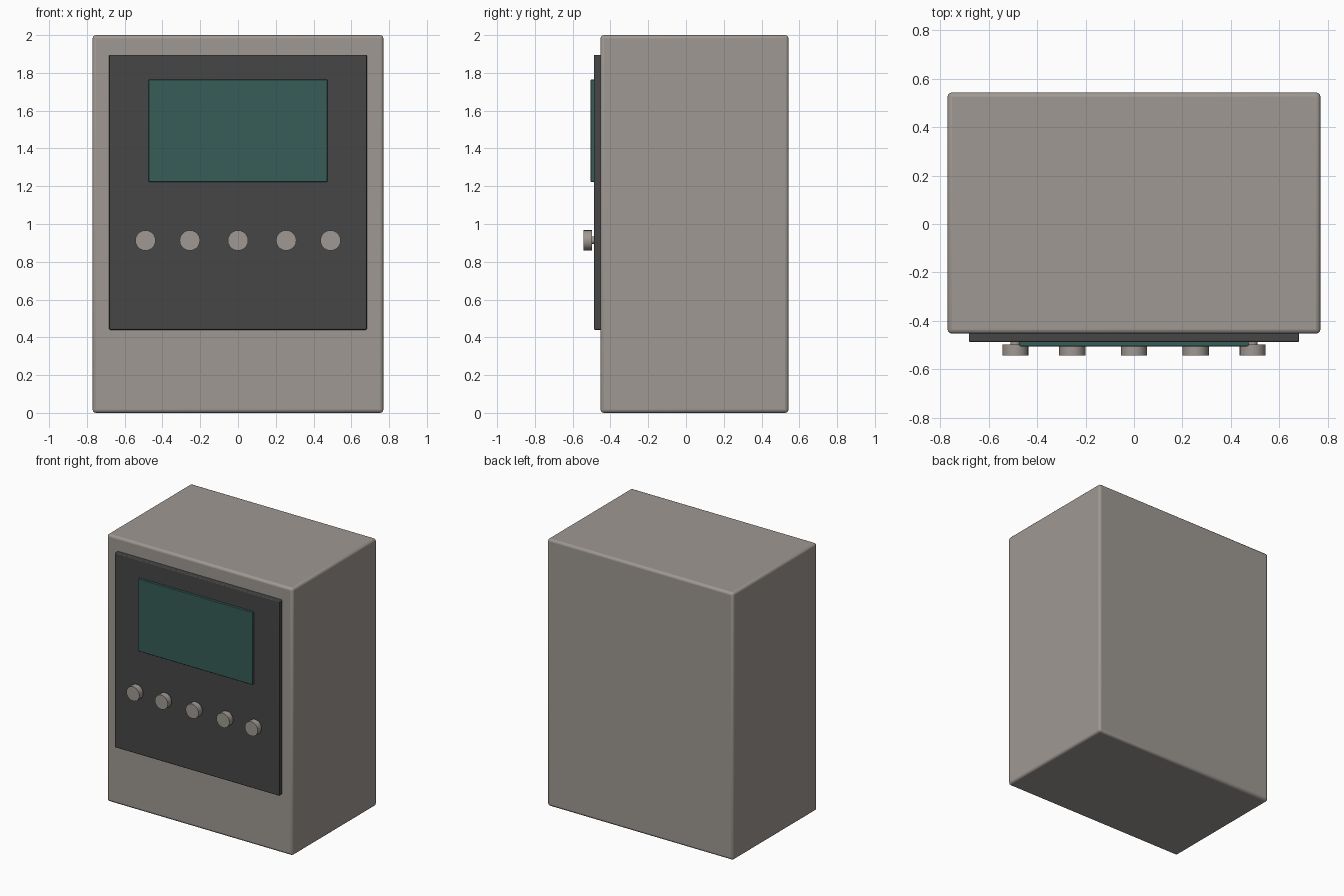
import bpy
from math import pi

default = bpy.data.objects.get("Cube")
if default:
    bpy.data.objects.remove(default, do_unlink=True)


def material(name, rgb):
    mat = bpy.data.materials.new(name)
    mat.use_nodes = True
    mat.diffuse_color = (*rgb, 1)
    mat.node_tree.nodes["Principled BSDF"].inputs["Base Color"].default_value = (*rgb, 1)
    return mat


def box(name, x, y, z, bevel, mat):
    """Bevelled box from (min, max) ranges on each axis."""
    ranges = (x, y, z)
    bpy.ops.mesh.primitive_cube_add(size=1, location=[(a + b) / 2 for a, b in ranges])
    obj = bpy.context.object
    obj.name = name
    obj.scale = [b - a for a, b in ranges]
    bpy.ops.object.transform_apply(location=False, rotation=False, scale=True)
    obj.data.materials.append(mat)
    mod = obj.modifiers.new("Rounded edges", "BEVEL")
    mod.width = bevel
    mod.segments = 3
    bpy.ops.object.shade_smooth_by_angle()
    return obj


def cylinder(name, x, z, radius, front, back, mat):
    """Cylinder lying along y."""
    bpy.ops.mesh.primitive_cylinder_add(
        vertices=20, radius=radius, depth=back - front,
        location=(x, (front + back) / 2, z), rotation=(pi / 2, 0, 0))
    obj = bpy.context.object
    obj.name = name
    obj.data.materials.append(mat)
    bpy.ops.object.shade_smooth_by_angle()


casing = material("warm grey", (0.345, 0.315, 0.288))
charcoal = material("charcoal", (0.061, 0.061, 0.061))
glass = material("dark teal", (0.038, 0.107, 0.095))

# Cabinet, control panel and display
box("cabinet", (-0.77, 0.77), (-0.453, 0.543), (0, 2), 0.018, casing)
box("control_panel", (-0.682, 0.682), (-0.487, -0.44), (0.44, 1.896), 0.006, charcoal)
box("display_screen", (-0.473, 0.473), (-0.505, -0.48), (1.222, 1.764), 0.004, glass)

# Row of buttons on short stems
for i, x in enumerate((-0.49, -0.255, 0, 0.255, 0.49), 1):
    cylinder(f"button_{i}", x, 0.913, 0.054, -0.543, -0.497, casing)
    cylinder(f"button_stem_{i}", x, 0.913, 0.02, -0.5, -0.48, casing)
